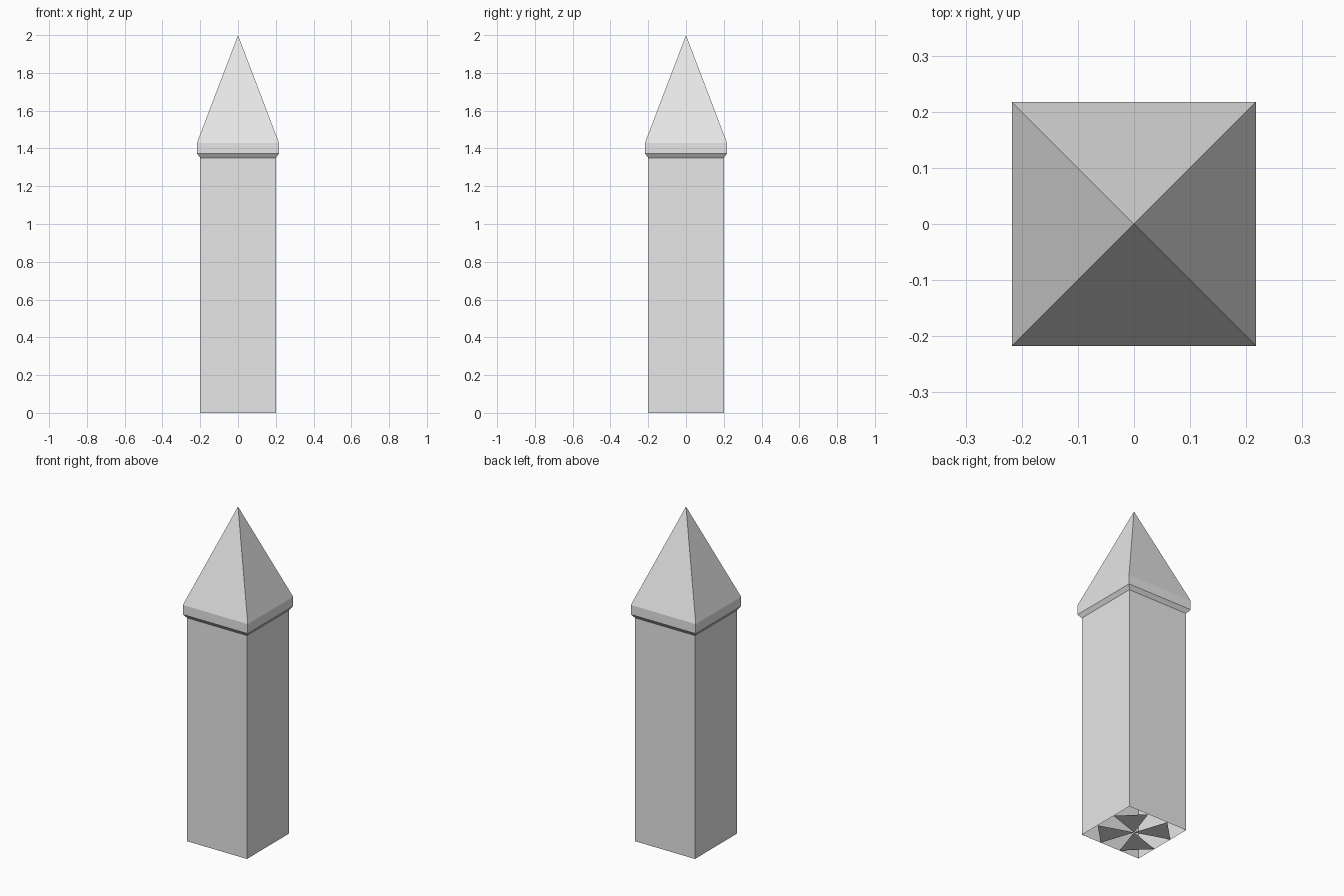
import bpy
import bmesh
from math import pi

if "Cube" in bpy.data.objects:
    bpy.data.objects.remove(bpy.data.objects["Cube"], do_unlink=True)

# Single pale stone colour
stone = bpy.data.materials.new("pale_grey_stone")
stone.use_nodes = True
colour = (0.8, 0.8, 0.8, 1)
stone.diffuse_color = colour
stone.node_tree.nodes["Principled BSDF"].inputs["Base Color"].default_value = colour


def finish(name, bm):
    mesh = bpy.data.meshes.new(name)
    bm.to_mesh(mesh)
    bm.free()
    mesh.materials.append(stone)
    obj = bpy.data.objects.new(name, mesh)
    bpy.context.collection.objects.link(obj)
    return obj


def square_ring(bm, half, z):
    corners = [(-1, -1), (1, -1), (1, 1), (-1, 1)]
    return [bm.verts.new((half * x, half * y, z)) for x, y in corners]


def square_shell(name, profile, apex=None):
    """Stack square rings of (half width, height), optionally closed to a point."""
    bm = bmesh.new()
    rings = [square_ring(bm, half, z) for half, z in profile]
    for low, high in zip(rings, rings[1:]):
        for i in range(4):
            j = (i + 1) % 4
            bm.faces.new((low[i], low[j], high[j], high[i]))
    if apex:
        tip = bm.verts.new((0, 0, apex))
        for i in range(4):
            bm.faces.new((rings[-1][i], rings[-1][(i + 1) % 4], tip))
    return finish(name, bm)


HALF = 0.2
EAVE = 0.217

# Hollow shaft, open underneath
square_shell("shaft", [(HALF, 0), (HALF, 1.355)])

# Collar with a bevelled underside, carrying the pointed roof
square_shell("collar_and_roof", [(HALF, 1.35), (EAVE, 1.373), (EAVE, 1.43)], apex=2)

# Four wedges across the open base, one towards each corner
bm = bmesh.new()
third = HALF / 3
for sx in (-1, 1):
    for sy in (-1, 1):
        wedge = [(0, 0), (sx * HALF, sy * third), (sx * third, sy * HALF)]
        face = bm.faces.new([bm.verts.new((x, y, 0)) for x, y in wedge])
        face.normal_update()
        if face.normal.z > 0:
            face.normal_flip()
finish("base_wedges", bm)
